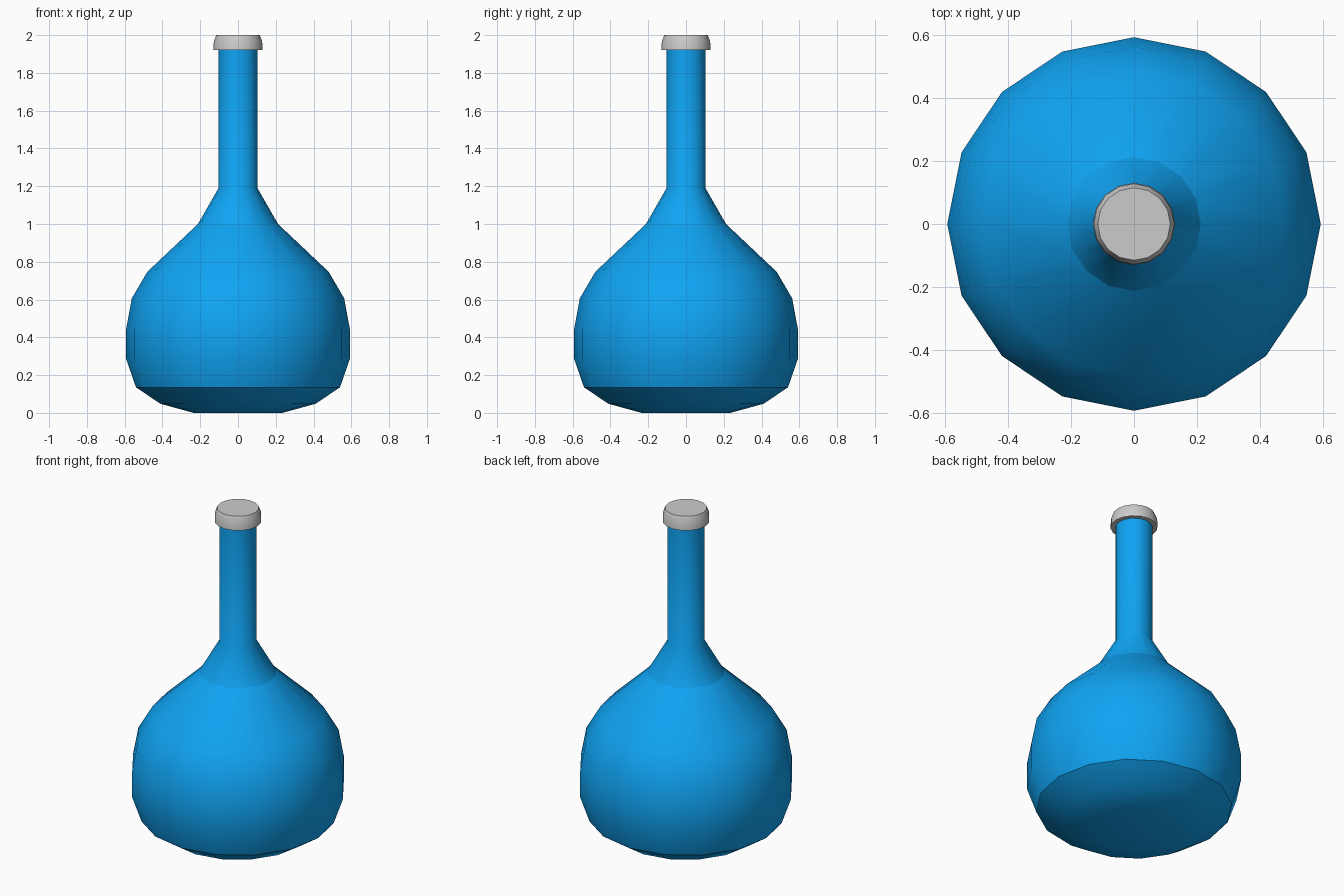
import bpy, bmesh, math

if "Cube" in bpy.data.objects:
    bpy.data.objects.remove(bpy.data.objects["Cube"])

SIDES = 16


def lathe(name, profile, sharp_rings=(), color=None):
    """Revolve (radius, z) points from bottom to top and cap both ends."""
    bm = bmesh.new()
    rings = []
    for r, z in profile:
        rings.append([bm.verts.new((r * math.cos(2 * math.pi * i / SIDES),
                                    r * math.sin(2 * math.pi * i / SIDES), z))
                      for i in range(SIDES)])
    for a, b in zip(rings, rings[1:]):
        for i in range(SIDES):
            j = (i + 1) % SIDES
            bm.faces.new((a[i], a[j], b[j], b[i]))
    bm.faces.new(rings[0][::-1])
    bm.faces.new(rings[-1])
    for f in bm.faces:
        f.smooth = True
    for k in sharp_rings:
        for i in range(SIDES):
            bm.edges.get((rings[k][i], rings[k][(i + 1) % SIDES])).smooth = False
    mesh = bpy.data.meshes.new(name)
    bm.to_mesh(mesh)
    bm.free()
    obj = bpy.data.objects.new(name, mesh)
    bpy.context.collection.objects.link(obj)
    if color:
        mat = bpy.data.materials.new(name + "_color")
        mat.diffuse_color = color
        mat.use_nodes = True
        mat.node_tree.nodes["Principled BSDF"].inputs["Base Color"].default_value = mat.diffuse_color
        mesh.materials.append(mat)
    return obj


# Round flask body with shoulder and long neck
lathe("flask", [(0.235, 0.0), (0.41, 0.048), (0.54, 0.135), (0.592, 0.285),
                (0.592, 0.445), (0.562, 0.607), (0.48, 0.747), (0.212, 1.0),
                (0.103, 1.19), (0.103, 1.93)],
      sharp_rings=(2, 7, 9), color=(0.005, 0.37, 0.9, 1))

# Grey stopper cap with bevelled top
lathe("stopper", [(0.13, 1.92), (0.128, 1.968), (0.115, 2.0)],
      sharp_rings=(0, 2))
